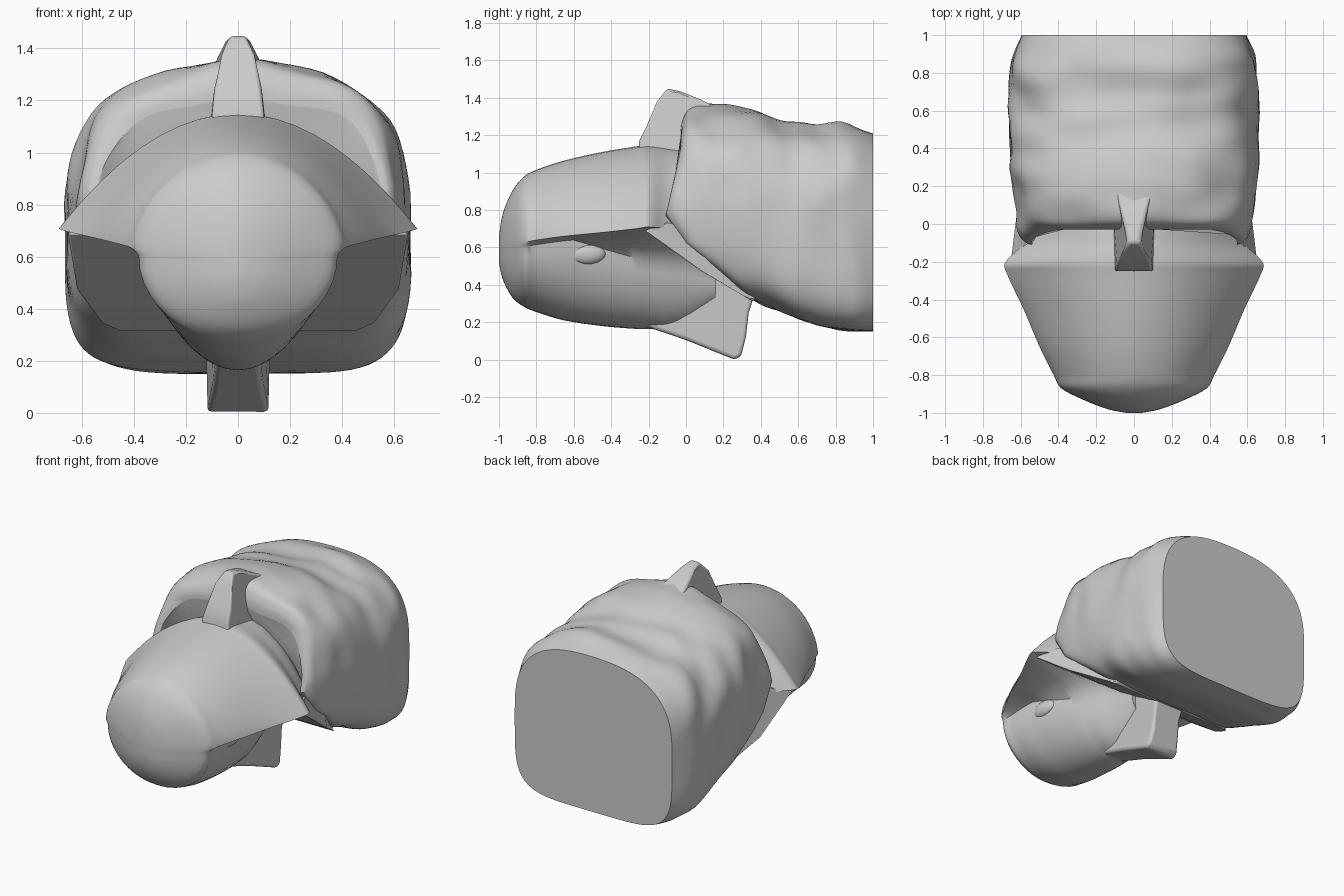
import bpy, bmesh, math
from mathutils import Vector, noise

if "Cube" in bpy.data.objects:
    bpy.data.objects.remove(bpy.data.objects["Cube"])


def finish(name, verts, faces, bevel=0.0, angle=40):
    mesh = bpy.data.meshes.new(name)
    mesh.from_pydata(verts, [], faces)
    bm = bmesh.new()
    bm.from_mesh(mesh)
    bmesh.ops.recalc_face_normals(bm, faces=bm.faces)
    bm.to_mesh(mesh)
    bm.free()
    ob = bpy.data.objects.new(name, mesh)
    bpy.context.collection.objects.link(ob)
    if bevel:
        m = ob.modifiers.new("soft_edges", "BEVEL")
        m.width, m.segments = bevel, 3
    bpy.ops.object.select_all(action="DESELECT")
    ob.select_set(True)
    bpy.context.view_layer.objects.active = ob
    bpy.ops.object.shade_smooth_by_angle(angle=math.radians(angle))
    return ob


def spline(rows, steps):
    """Catmull-Rom interpolation of section parameters."""
    out = []
    for i in range(len(rows) - 1):
        p0, p1 = rows[max(i - 1, 0)], rows[i]
        p2, p3 = rows[i + 1], rows[min(i + 2, len(rows) - 1)]
        for s in range(steps):
            t = s / steps
            out.append([0.5 * (2 * b + (c - a) * t + (2 * a - 5 * b + 4 * c - d) * t * t
                               + (3 * b - a - 3 * c + d) * t ** 3)
                        for a, b, c, d in zip(p0, p1, p2, p3)])
    return out + [rows[-1]]


def loft(name, rings, angle=40):
    n = len(rings[0])
    verts = [p for r in rings for p in r]
    faces = [(i * n + j, i * n + (j + 1) % n, (i + 1) * n + (j + 1) % n, (i + 1) * n + j)
             for i in range(len(rings) - 1) for j in range(n)]
    faces += [tuple(range(n)), tuple(range(len(verts) - n, len(verts)))]
    return finish(name, verts, faces, angle=angle)


def prism(name, pts, bevel):
    """Side profile (y, z, half width) mirrored across x."""
    n = len(pts)
    verts = [(s * w, y, z) for s in (-1, 1) for y, z, w in pts]
    faces = [(i, (i + 1) % n, n + (i + 1) % n, n + i) for i in range(n)]
    faces += [tuple(range(n)), tuple(range(n, 2 * n))]
    return finish(name, verts, faces, bevel)


# Body block: rounded sections, slanted lower front, flat back
def body_ring(row):
    yt, yb, zt, zb, w = row
    zm, ring = (zt + zb) / 2, []
    for j in range(80):
        a = 2 * math.pi * j / 80
        c, s = math.cos(a), math.sin(a)
        e = 2 / 2.8 if s > 0 else 2 / 4.8
        x = w * math.copysign(abs(c) ** e, c)
        z = zm + (zt - zb) / 2 * math.copysign(abs(s) ** e, s)
        y = yt + (yb - yt) * max(0, (0.72 - z) / (0.72 - zb))
        y += .09 * max(0, min(1, (z - .72) / .4)) * (1 - yt) / 1.12
        # left shoulder sits a little lower, central ridge fades toward the back
        if s > 0:
            z -= .035 * max(0, -x) * s
            z += .04 * math.exp(-(x / .12) ** 2) * math.exp(-((yt - .05) / .25) ** 2)
        # cloth-like ripples, strongest on the top
        k = 0.032 if s > 0 else 0.014
        d = k * noise.noise(Vector((x * 3.5, y * 6.0, z * 3.5))) * min(1, (1 - yt) * 6)
        ring.append((x + d * c, y, z + d * s))
    return ring


body_rows = [(-.12, .33, 1.19, .35, .545), (-.11, .36, 1.25, .32, .58),
             (-.06, .41, 1.31, .295, .61), (.08, .50, 1.335, .26, .63),
             (.30, .65, 1.31, .20, .655), (.50, .75, 1.27, .17, .66),
             (.65, .83, 1.255, .158, .66), (.85, .93, 1.255, .152, .645),
             (1, 1, 1.21, .15, .595)]
loft("body_block", [body_ring(r) for r in spline(body_rows, 6)])


# Head: domed cap with overhanging brim above a narrower lower part
def head_ring(row):
    y, zt, w, ze, h, zb, k = row
    half = []
    for j in range(15):
        a = math.pi / 2 * j / 14
        half.append((w * math.sin(a), ze + (zt - ze) * max(0, math.cos(a)) ** k))
    # hollow under the brim, filling in toward the back
    fill = max(0, min(1, (y + .6) / .4))
    for t in (.35, .65, .85):
        half.append((w + (h - w) * t, ze - .025 * t - fill * .12 * t * t))
    top = ze - .025 - fill * .16
    for j in range(11):
        a = math.pi / 2 * j / 10
        half.append((h * math.cos(a), top - (top - zb) * math.sin(a)))
    half[-1] = (0, zb)
    return [(x, y, z) for x, z in half] + [(-x, y, z) for x, z in half[-2:0:-1]]


head_rows = [(-1, .66, .04, .59, .035, .52, 1), (-.98, .78, .14, .60, .135, .43, 1),
             (-.93, .90, .27, .615, .265, .335, 1), (-.87, .975, .385, .625, .375, .285, 1.1),
             (-.80, 1.015, .425, .64, .37, .255, 1.3), (-.65, 1.065, .50, .66, .355, .21, 1.5),
             (-.45, 1.11, .585, .68, .32, .18, 1.75), (-.27, 1.14, .67, .70, .28, .165, 2),
             (-.20, 1.15, .68, .71, .26, .165, 2), (-.10, 1.14, .58, .70, .23, .16, 1.9),
             (.02, 1.12, .52, .68, .19, .19, 1.8), (.16, 1.05, .40, .62, .15, .27, 1.8)]
loft("domed_head", [head_ring(r) for r in spline(head_rows, 4)])

# Slanted flange closing the gap between brim and body underside
prism("slanted_flange", [(-.22, .69, .66), (.08, .475, .625), (.30, .345, .53), (.36, .31, .45),
                         (.45, .45, .47), (.15, .68, .55), (-.10, .74, .56)], .012)

# Central crest rising between head and body
prism("crest", [(-.25, 1.0, .11), (-.25, 1.17, .10), (-.21, 1.25, .09), (-.155, 1.38, .07),
                (-.10, 1.45, .03), (-.03, 1.435, .035), (.08, 1.39, .07),
                (.20, 1.33, .10), (.20, 1.0, .12)], .015)

# Stub neck sloping down behind the head
prism("neck_stub", [(-.22, .18, .085), (.0, .105, .095), (.26, .0, .12), (.295, .02, .12),
                    (.32, .12, .11), (.335, .25, .11), (.37, .36, .12), (.25, .50, .13),
                    (-.05, .55, .12), (-.25, .40, .10)], .02)

# Small lumps on each side of the head
for side in (-1, 1):
    bm = bmesh.new()
    bmesh.ops.create_uvsphere(bm, u_segments=16, v_segments=10, radius=1)
    verts = [(side * .315 + v.co.x * .035, -.53 + v.co.y * .10, .565 + v.co.z * .055)
             for v in bm.verts]
    faces = [[v.index for v in f.verts] for f in bm.faces]
    bm.free()
    finish("left_lump" if side < 0 else "right_lump", verts, faces)
